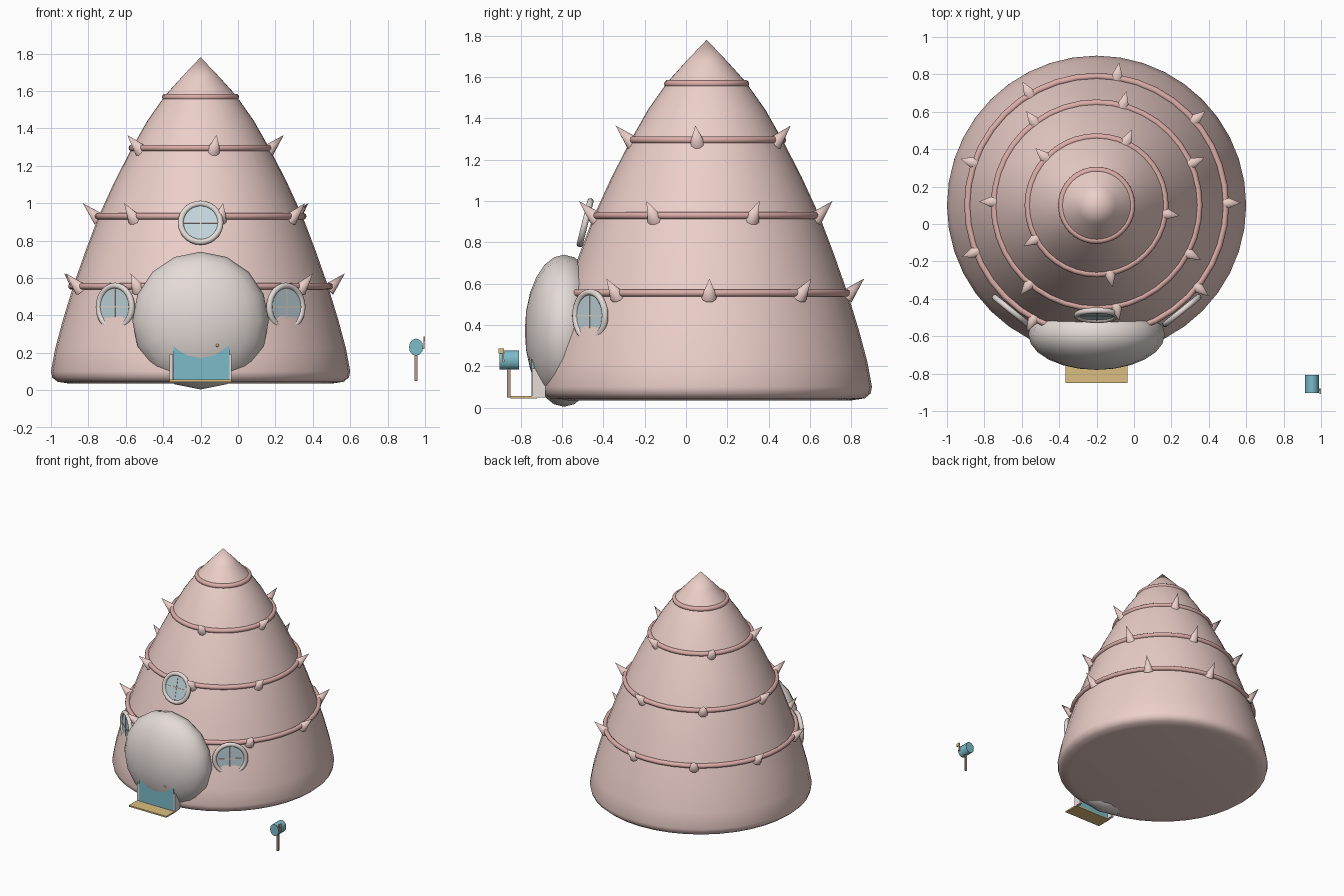
import bpy, bmesh
from math import radians, cos, sin, pi
from mathutils import Matrix, Vector

if "Cube" in bpy.data.objects:
    bpy.data.objects.remove(bpy.data.objects["Cube"])

CX, CY = -0.2, 0.1  # axis of the conical house


def mat(name, r, g, b):
    m = bpy.data.materials.new(name)
    m.diffuse_color = (r, g, b, 1)
    m.use_nodes = True
    m.node_tree.nodes["Principled BSDF"].inputs["Base Color"].default_value = m.diffuse_color
    return m


PINK = mat("pink", 0.84, 0.62, 0.58)
ROSE = mat("rose", 0.72, 0.42, 0.39)
CREAM = mat("cream", 0.78, 0.71, 0.68)
TEAL = mat("teal", 0.20, 0.50, 0.58)
GLASS = mat("glass", 0.55, 0.70, 0.75)
TAN = mat("tan", 0.72, 0.52, 0.22)
WOOD = mat("wood", 0.45, 0.34, 0.25)


def finish(name, material, smooth=True, angle=40):
    ob = bpy.context.object
    ob.name = name
    ob.data.materials.append(material)
    if smooth:
        bpy.ops.object.shade_smooth_by_angle(angle=radians(angle))
    return ob


def add_mesh(name, bm, material, smooth=True):
    me = bpy.data.meshes.new(name)
    bmesh.ops.recalc_face_normals(bm, faces=bm.faces)
    bm.to_mesh(me)
    bm.free()
    ob = bpy.data.objects.new(name, me)
    bpy.context.collection.objects.link(ob)
    bpy.ops.object.select_all(action='DESELECT')
    bpy.context.view_layer.objects.active = ob
    ob.select_set(True)
    return finish(name, material, smooth)


def box(name, x, y, z, material):
    bpy.ops.mesh.primitive_cube_add(size=1)
    ob = bpy.context.object
    lo, hi = Vector((x[0], y[0], z[0])), Vector((x[1], y[1], z[1]))
    ob.location, ob.scale = (lo + hi) / 2, hi - lo
    return finish(name, material, False)


def outward(az, r, z, pitch):
    """Frame on the house wall whose local z points outward, raised by pitch."""
    a = radians(az)
    return (Matrix.Translation((CX + r * cos(a), CY + r * sin(a), z))
            @ Matrix.Rotation(a, 4, 'Z')
            @ Matrix.Rotation(radians(90 - pitch), 4, 'Y'))


# house body: lathe profile (radius, height)
profile = [(0, 0.035), (0.70, 0.035), (0.765, 0.045), (0.793, 0.068), (0.80, 0.10),
           (0.778, 0.22), (0.738, 0.37), (0.68, 0.56), (0.615, 0.745), (0.545, 0.93),
           (0.46, 1.115), (0.37, 1.29), (0.285, 1.44), (0.19, 1.575), (0.10, 1.675), (0, 1.78)]
bm = bmesh.new()
vs = [bm.verts.new((CX + r, CY, z)) for r, z in profile]
es = [bm.edges.new(p) for p in zip(vs, vs[1:])]
bmesh.ops.spin(bm, geom=vs + es, cent=(CX, CY, 0), axis=(0, 0, 1), angle=2 * pi, steps=40)
bmesh.ops.remove_doubles(bm, verts=bm.verts, dist=1e-4)
add_mesh("house_body", bm, PINK)

# trim rings with outward-pointing spikes
for i, (r, z, n) in enumerate([(0.188, 1.567, 0), (0.367, 1.295, 5),
                               (0.548, 0.93, 7), (0.69, 0.555, 9)]):
    bpy.ops.mesh.primitive_torus_add(major_segments=40, minor_segments=10, major_radius=r,
                                     minor_radius=0.018, location=(CX, CY, z))
    finish(f"trim_ring_{i}", ROSE)
    if n:
        bm = bmesh.new()
        for k in range(n):
            m = outward(281 + 360 * k / n, r - 0.005, z - 0.017, 45) @ Matrix.Translation((0, 0, 0.06))
            bmesh.ops.create_cone(bm, cap_ends=True, segments=10, radius1=0.038,
                                  radius2=0, depth=0.125, matrix=m)
        add_mesh(f"spikes_{i}", bm, PINK)

# porch dome, cut off where it meets the house
bm = bmesh.new()
bmesh.ops.create_uvsphere(bm, u_segments=16, v_segments=12, radius=1,
                          matrix=Matrix.Translation((CX, -0.59, 0.372))
                          @ Matrix.Diagonal((0.365, 0.19, 0.368, 1))
                          @ Matrix.Rotation(pi / 2, 4, 'X'))
bmesh.ops.bisect_plane(bm, geom=bm.verts[:] + bm.edges[:] + bm.faces[:],
                       plane_co=(0, -0.515, 0), plane_no=(0, 1, 0), clear_outer=True)
add_mesh("porch_dome", bm, CREAM)

# door, frame posts, handle and doorstep
box("door", (-0.345, -0.045), (-0.748, -0.722), (0.05, 0.235), TEAL)
for side in (-1, 1):
    x = CX + side * 0.157
    box("door_post", (x - 0.009, x + 0.009), (-0.745, -0.68), (0.05, 0.19), CREAM)
bpy.ops.mesh.primitive_uv_sphere_add(segments=10, ring_count=6, radius=0.009,
                                     location=(-0.11, -0.757, 0.24))
finish("door_handle", TAN)
box("doorstep", (-0.365, -0.035), (-0.85, -0.722), (0.045, 0.056), TAN)


def window(name, az, r, z, pitch, size):
    m = outward(az, r, z, pitch)
    bpy.ops.mesh.primitive_torus_add(major_segments=28, minor_segments=10,
                                     major_radius=size - 0.016, minor_radius=0.016)
    finish(name + "_frame", CREAM).matrix_world = m
    bpy.ops.mesh.primitive_cylinder_add(vertices=28, radius=size - 0.02, depth=0.008)
    finish(name + "_glass", GLASS).matrix_world = m
    for k, (w, h) in enumerate([(0.008, 2 * size - 0.04), (2 * size - 0.04, 0.008)]):
        bar = box(f"{name}_bar_{k}", (-w / 2, w / 2), (-h / 2, h / 2), (-0.007, 0.007), CREAM)
        bar.matrix_world = m @ Matrix.Diagonal((w, h, 0.014, 1))


# round windows
window("upper_window", 270, 0.588, 0.895, 14, 0.122)
window("left_window", 231, 0.725, 0.445, 0, 0.13)
window("right_window", 309, 0.725, 0.445, 0, 0.13)

# mailbox: post, rounded box, door lip and flag
box("mailbox_post", (0.945, 0.959), (-0.865, -0.85), (0.05, 0.20), WOOD)
bpy.ops.mesh.primitive_cylinder_add(vertices=12, radius=1, depth=0.095,
                                    location=(0.952, -0.855, 0.23), rotation=(pi / 2, 0, 0))
bpy.context.object.scale = (0.038, 0.046, 1)
finish("mailbox", TEAL)
box("flag_pole", (0.992, 0.998), (-0.888, -0.88), (0.22, 0.285), TAN)
box("flag", (0.993, 1.0), (-0.908, -0.88), (0.262, 0.287), TAN)
box("flag_hinge", (0.98, 0.998), (-0.889, -0.879), (0.22, 0.232), TAN)
